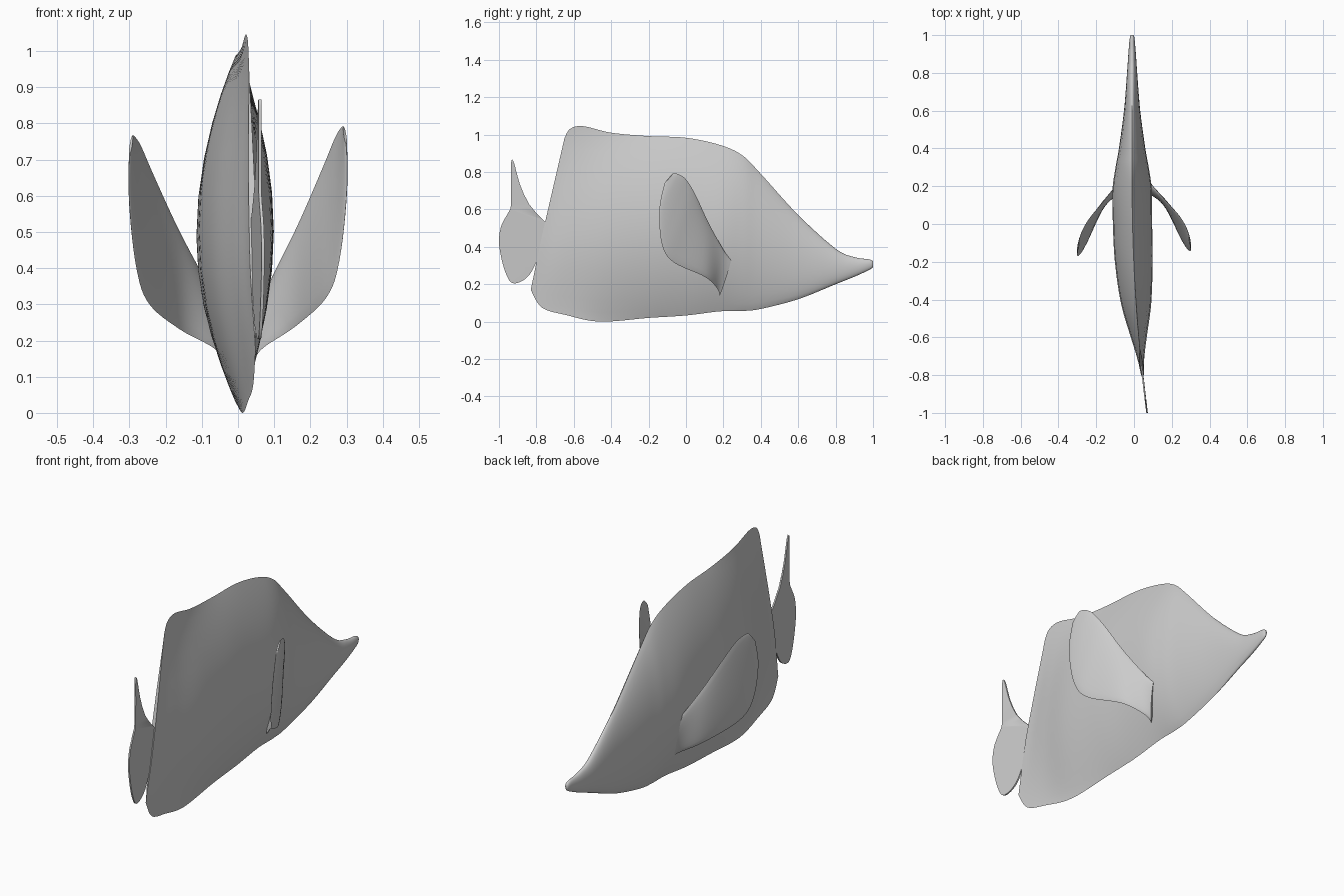
import bpy, bmesh, math
from mathutils import Vector

if "Cube" in bpy.data.objects:
    bpy.data.objects.remove(bpy.data.objects["Cube"])

# One plain grey for the whole fish
grey = bpy.data.materials.new("plain_grey")
grey.use_nodes = True
colour = (0.6, 0.6, 0.6, 1.0)
grey.diffuse_color = colour
grey.node_tree.nodes["Principled BSDF"].inputs["Base Color"].default_value = colour


def bend(y):
    """Sideways offset of the spine, swinging to the left at the tail."""
    return -0.01 + 0.055 * max(0.0, 0.2 - y) ** 2


def smooth_path(rows, steps, closed=False):
    """Catmull-Rom interpolation through rows of numbers."""
    count = len(rows)
    pick = (lambda i: rows[i % count]) if closed else (lambda i: rows[max(0, min(count - 1, i))])
    result = []
    for i in range(count if closed else count - 1):
        for k in range(steps):
            t = k / steps
            result.append([
                b + 0.5 * t * (c - a + t * (2 * a - 5 * b + 4 * c - d + t * (3 * (b - c) + d - a)))
                for a, b, c, d in zip(pick(i - 1), pick(i), pick(i + 1), pick(i + 2))])
    if not closed:
        result.append(list(rows[-1]))
    return result


def finish(bm, name):
    """Turn a bmesh into a smooth shaded object."""
    bmesh.ops.recalc_face_normals(bm, faces=bm.faces)
    mesh = bpy.data.meshes.new(name)
    bm.to_mesh(mesh)
    bm.free()
    mesh.materials.append(grey)
    obj = bpy.data.objects.new(name, mesh)
    bpy.context.collection.objects.link(obj)
    bpy.ops.object.select_all(action="DESELECT")
    obj.select_set(True)
    bpy.context.view_layer.objects.active = obj
    bpy.ops.object.shade_smooth_by_angle(angle=math.radians(70))
    return obj


def lens_section(top, middle, bottom, side, width, power, cuts=14):
    """Closed lens outline between a top and a bottom edge point."""
    ring = []
    for i in range(2 * cuts):
        s = math.cos(math.pi * i / cuts)
        tip = top if s > 0 else bottom
        sign = 1 if i < cuts else -1
        centre = middle.lerp(tip, abs(s))
        ring.append(centre + side * (sign * width * max(0.0, 1 - s * s) ** power))
    return ring


def loft(name, rings):
    """Skin a list of equal rings and cap both ends."""
    bm = bmesh.new()
    loops = [[bm.verts.new(p) for p in ring] for ring in rings]
    for a, b in zip(loops, loops[1:]):
        for i in range(len(a)):
            j = (i + 1) % len(a)
            bm.faces.new((a[i], a[j], b[j], b[i]))
    bm.faces.new(loops[0])
    bm.faces.new(loops[-1])
    return finish(bm, name)


# Body: top y, z, middle y, z, bottom y, z, half width, section power
body_stations = [(y, top, y, mid, y, low, w, p) for y, top, mid, low, w, p in (
    (1, .322, .31, .292, .007, .5),
    (.98, .333, .308, .277, .013, .5),
    (.9, .345, .295, .24, .02, .5),
    (.8, .39, .3, .2, .027, .55),
    (.6, .57, .35, .12, .043, .7),
    (.4, .79, .43, .068, .07, .85),
    (.3, .89, .46, .057, .088, .9),
    (.18, .945, .48, .055, .104, 1),
    (0, .983, .5, .033, .104, 1),
    (-.2, .992, .5, .02, .1, 1))]
body_stations += [
    (-.4, 1.01, -.42, .49, -.46, 0, .08, 1.2),
    (-.55, 1.045, -.6, .48, -.64, .035, .042, 1.6),
    (-.62, 1.03, -.71, .47, -.77, .075, .018, 1.7),
    (-.65, .98, -.77, .46, -.83, .17, .01, 1.5)]

rings = []
for ty, tz, my, mz, by, bz, w, p in smooth_path(body_stations, 6):
    ring = lens_section(Vector((0, ty, tz)), Vector((0, my, mz)), Vector((0, by, bz)),
                        Vector((1, 0, 0)), w, p)
    rings.append([Vector((v.x + bend(v.y), v.y, v.z)) for v in ring])
loft("body", rings)

# Tail fin: thin plate with a long upper lobe and a rounded lower lobe
tail_outline = [
    (-.72, .5), (-.77, .55), (-.84, .63), (-.89, .74), (-.92, .85), (-.935, .85),
    (-.935, .7), (-.94, .6), (-.985, .52), (-1, .43), (-.985, .33), (-.96, .25),
    (-.93, .207), (-.88, .215), (-.83, .26), (-.77, .375), (-.72, .42)]
bm = bmesh.new()
plates = []
for offset in (-.004, .004):
    plates.append([bm.verts.new((bend(y) + offset, y, z))
                   for y, z in smooth_path(tail_outline, 4, closed=True)])
    bm.faces.new(plates[-1])
for i in range(len(plates[0])):
    a, b = plates
    bm.faces.new((a[i - 1], a[i], b[i], b[i - 1]))
bmesh.ops.triangulate(bm, faces=[f for f in bm.faces if len(f.verts) > 4])
finish(bm, "tail_fin")

# Side fins: upper edge x, y, z, lower edge x, y, z, half thickness
fin_stations = [
    (.075, .24, .33, .04, .18, .14, .012),
    (.1, .2, .385, .07, .165, .18, .012),
    (.17, .12, .53, .16, .1, .24, .011),
    (.235, .05, .68, .245, -.07, .32, .009),
    (.268, 0, .76, .28, -.13, .42, .007),
    (.285, -.04, .788, .3, -.142, .6, .006),
    (.292, -.07, .792, .3, -.115, .74, .004)]
fin_side = Vector((.9, .36, -.15)).normalized()


def swept_back(v):
    """Mirror to the right side, with the tip held a little lower and further back."""
    reach = v.x - .08
    return Vector((-v.x, v.y - .12 * reach, v.z - .12 * reach))


rings = []
for row in smooth_path(fin_stations, 6):
    upper, lower = Vector(row[:3]), Vector(row[3:6])
    rings.append(lens_section(upper, (upper + lower) / 2, lower, fin_side, row[6], .6, cuts=10))
loft("left_side_fin", rings)
loft("right_side_fin", [[swept_back(v) for v in ring] for ring in rings])
